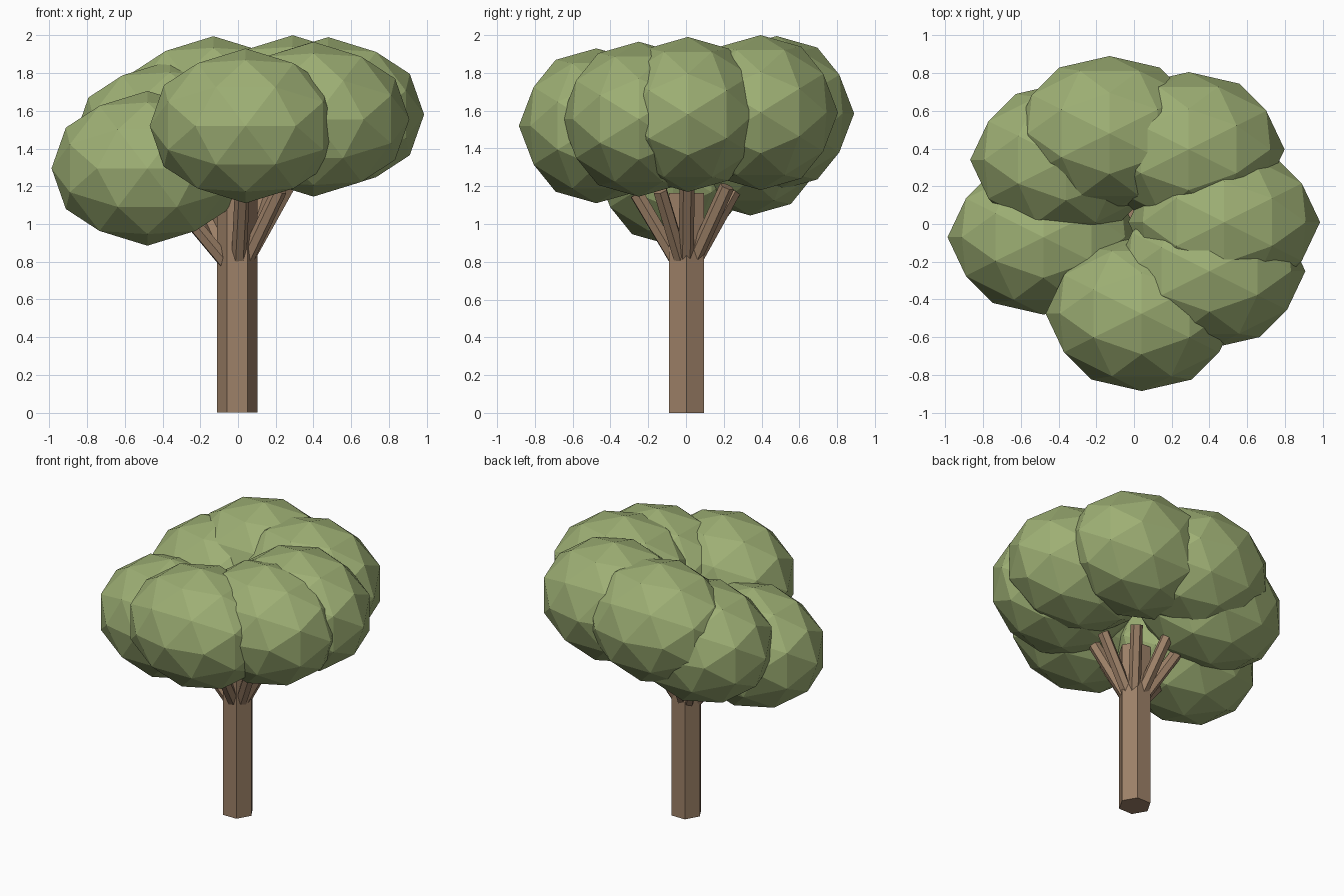
import bpy
import bmesh
from math import sqrt
from mathutils import Vector

cube = bpy.data.objects.get("Cube")
if cube:
    bpy.data.objects.remove(cube, do_unlink=True)


def make_material(name, color):
    mat = bpy.data.materials.new(name)
    mat.use_nodes = True
    mat.diffuse_color = color
    mat.node_tree.nodes["Principled BSDF"].inputs["Base Color"].default_value = color
    return mat


leaf_green = make_material("leaf_green", (0.34, 0.43, 0.175, 1))
bark_brown = make_material("bark_brown", (0.34, 0.22, 0.138, 1))


def finish(bm, name, mat, location):
    bmesh.ops.recalc_face_normals(bm, faces=bm.faces)
    mesh = bpy.data.meshes.new(name)
    bm.to_mesh(mesh)
    bm.free()
    mesh.materials.append(mat)
    obj = bpy.data.objects.new(name, mesh)
    obj.location = location
    bpy.context.collection.objects.link(obj)
    return obj


# Faceted leaf clump: an axis-aligned icosahedron, split once and rounded
def leaf_clump(name, center, radii=(0.508, 0.41, 0.41)):
    bm = bmesh.new()
    golden = (1 + sqrt(5)) / 2
    for i in (-1, 1):
        for j in (-golden, golden):
            for co in ((i, j, 0), (0, i, j), (j, 0, i)):
                bm.verts.new(co)
    bmesh.ops.convex_hull(bm, input=bm.verts)
    bmesh.ops.subdivide_edges(bm, edges=bm.edges, cuts=1, use_grid_fill=True)
    for v in bm.verts:
        v.co = v.co.normalized() * Vector(radii)
    return finish(bm, name, leaf_green, center)


# Six-sided wooden prism between two points
def wood_prism(name, start, end, radius):
    axis = Vector(end) - Vector(start)
    bm = bmesh.new()
    bmesh.ops.create_cone(bm, cap_ends=True, segments=6, radius1=radius,
                          radius2=radius, depth=axis.length)
    # Turn a corner of the prism towards +x before aiming it
    corner = max(bm.verts, key=lambda v: v.co.x).co
    if abs(corner.y) > 0.001:
        for v in bm.verts:
            v.co.x, v.co.y = -v.co.y, v.co.x
    obj = finish(bm, name, bark_brown, (Vector(start) + Vector(end)) / 2)
    obj.rotation_mode = 'QUATERNION'
    if axis.xy.length > 0.001:
        obj.rotation_quaternion = axis.to_track_quat('Z', 'Y')
    return obj


# Trunk
wood_prism("trunk", (-0.004, 0.003, 0), (-0.004, 0.003, 1.165), 0.107)

# Ring of leaf clumps, each with a branch reaching towards its centre
clumps = {
    "front": (0.04, -0.475, 1.52),
    "front_left": (0.40, -0.25, 1.555),
    "left": (0.478, 0.01, 1.58),
    "back_left": (0.29, 0.395, 1.59),
    "back": (-0.13, 0.48, 1.585),
    "back_right": (-0.36, 0.34, 1.455),
    "right": (-0.48, -0.07, 1.295),
}
fork = Vector((0, 0, 0.72))
for side, center in clumps.items():
    leaf_clump(side + "_leaf_clump", center)
    wood_prism(side + "_branch", fork, fork.lerp(Vector(center), 0.55), 0.04)
